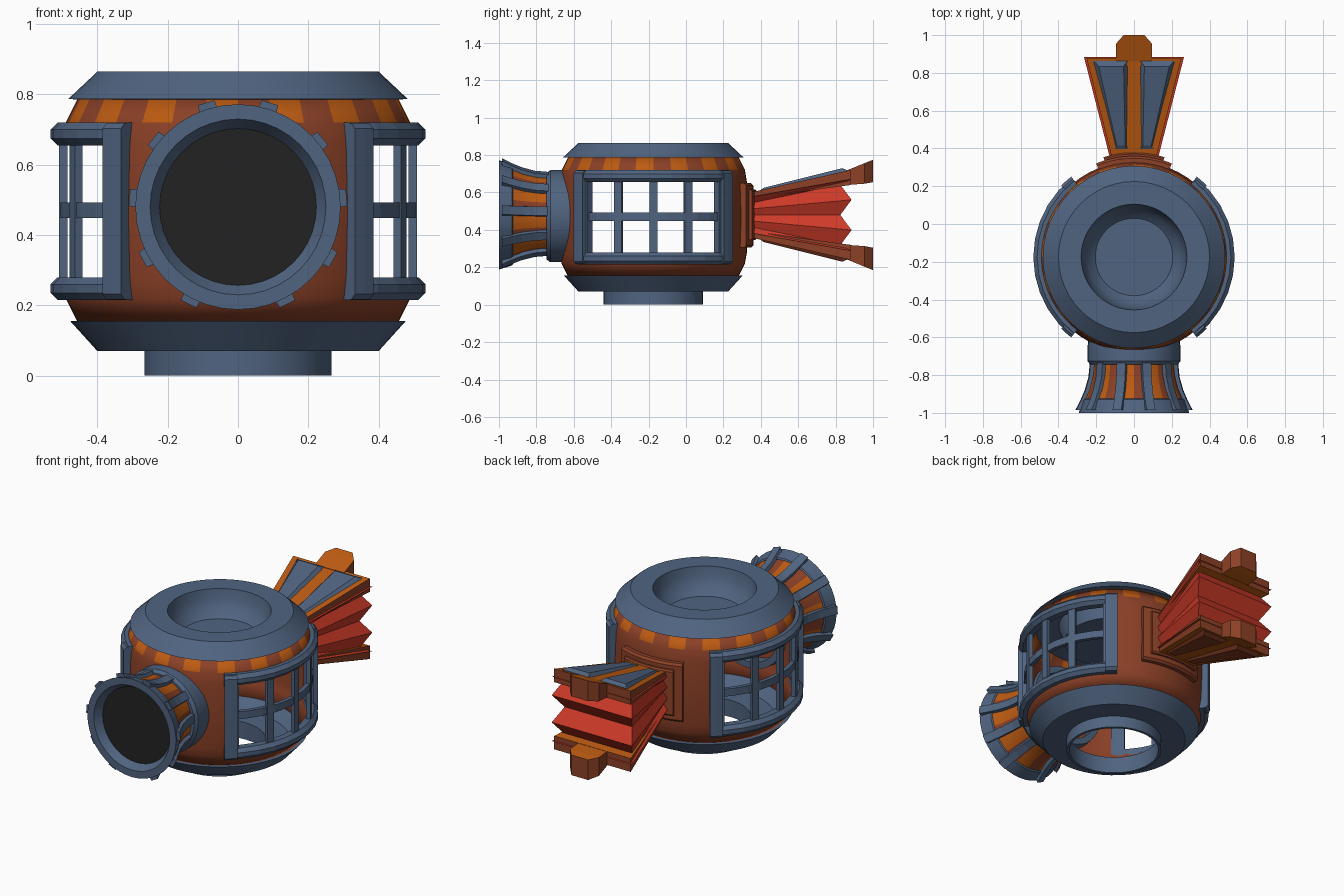
import bpy, bmesh
from math import sin, cos, radians, degrees, atan2, pi

if "Cube" in bpy.data.objects:
    bpy.data.objects.remove(bpy.data.objects["Cube"])


def material(name, col):
    m = bpy.data.materials.new(name)
    m.diffuse_color = (*col, 1)
    m.use_nodes = True
    m.node_tree.nodes["Principled BSDF"].inputs["Base Color"].default_value = m.diffuse_color
    return m


BLUE = material("slate blue", (0.08, 0.127, 0.216))
RUST = material("rust brown", (0.26, 0.052, 0.02))
ORANGE = material("burnt orange", (0.51, 0.105, 0.006))
RED = material("bellows red", (0.61, 0.042, 0.021))
BLACK = material("soot black", (0.016, 0.016, 0.016))
CY = -0.175    # y of the drum axis
ZC = 0.48      # height of bellows and horn axis


def finish(name, bm, mats, rule=None, smooth=True):
    bmesh.ops.remove_doubles(bm, verts=bm.verts, dist=1e-5)
    bmesh.ops.recalc_face_normals(bm, faces=bm.faces)
    bm.normal_update()
    if rule:
        for f in bm.faces:
            f.material_index = rule(f)
    me = bpy.data.meshes.new(name)
    bm.to_mesh(me)
    bm.free()
    for m in mats:
        me.materials.append(m)
    ob = bpy.data.objects.new(name, me)
    bpy.context.collection.objects.link(ob)
    if smooth:
        me.shade_smooth()
        me.set_sharp_from_angle(angle=radians(30))
    return ob


def loft(name, rings, mats, rule=None, caps=True, smooth=False, wrap=False):
    """Skin a list of closed rings; wrap joins the last ring to the first."""
    bm = bmesh.new()
    vs = [[bm.verts.new(p) for p in r] for r in rings]
    n = len(rings[0])
    pairs = list(zip(vs, vs[1:])) + ([(vs[-1], vs[0])] if wrap else [])
    for a, b in pairs:
        for i in range(n):
            j = (i + 1) % n
            bm.faces.new((a[i], a[j], b[j], b[i]))
    if caps and not wrap:
        bm.faces.new(vs[0])
        bm.faces.new(vs[-1])
    return finish(name, bm, mats, rule, smooth)


def lathe_z(name, prof, mats, segs=48, wrap=False, rule=None):
    rings = [[(r * cos(2 * pi * i / segs), CY + r * sin(2 * pi * i / segs), z)
              for i in range(segs)] for r, z in prof]
    return loft(name, rings, mats, rule, False, True, wrap)


def lathe_y(name, prof, mats, zc=ZC, segs=40, wrap=False, rule=None):
    rings = [[(r * cos(2 * pi * i / segs), y, zc + r * sin(2 * pi * i / segs))
              for i in range(segs)] for y, r in prof]
    return loft(name, rings, mats, rule, False, True, wrap)


def arc_box(name, mid, a0, a1, z0, z1, r0, r1, mat, c=0.0, steps=10):
    """Block curved round the drum axis, with chamfer c on its outer edges."""
    sec = [(r0, z0), (r1 - c, z0), (r1, z0 + c), (r1, z1 - c), (r1 - c, z1), (r0, z1)]
    if c == 0:
        sec = [(r0, z0), (r1, z0), (r1, z1), (r0, z1)]
    rings = []
    for i in range(steps + 1):
        a = radians(mid + a0 + (a1 - a0) * i / steps)
        rings.append([(r * cos(a), CY + r * sin(a), z) for r, z in sec])
    return loft(name, rings, [mat])


# drum body: barrel shell with striped shoulder and two window openings
def stripe(f):
    c = f.calc_center_median()
    ang = degrees(atan2(c.y - CY, c.x)) + 360
    return 1 if c.z > 0.72 and int(ang / 11.25) % 2 else 0


bm = bmesh.new()
SEG = 64
prof = [(0.455, 0.15), (0.49, 0.22), (0.5, 0.275), (0.507, 0.467),
        (0.5, 0.66), (0.49, 0.72), (0.455, 0.79)]
rows = [[bm.verts.new((r * cos(2 * pi * i / SEG), CY + r * sin(2 * pi * i / SEG), z))
         for i in range(SEG)] for r, z in prof]
for k in range(len(rows) - 1):
    for i in range(SEG):
        a = 2 * pi * (i + 0.5) / SEG
        if k in (2, 3) and abs(cos(a)) > cos(pi / 4):
            continue
        j = (i + 1) % SEG
        bm.faces.new((rows[k][i], rows[k][j], rows[k + 1][j], rows[k + 1][i]))
body = finish("drum_body", bm, [RUST, ORANGE], stripe)
sol = body.modifiers.new("wall", 'SOLIDIFY')
sol.thickness = 0.02
sol.offset = -1

# lid with a sunken bowl, base ring and open neck
lathe_z("lid", [(0, 0.72), (0.205, 0.72), (0.245, 0.755), (0.27, 0.81), (0.28, 0.865),
                (0.4, 0.865), (0.483, 0.787), (0.44, 0.785), (0.31, 0.8),
                (0.28, 0.70), (0, 0.70)], [BLUE])
lathe_z("base_ring", [(0.25, 0.07), (0.4, 0.07), (0.477, 0.155), (0.44, 0.157),
                      (0.38, 0.1), (0.25, 0.1)], [BLUE], wrap=True)
lathe_z("neck", [(0.266, 0), (0.266, 0.08), (0.25, 0.08), (0.25, 0)], [BLUE], wrap=True)

# side windows: frame, three uprights and a cross bar on each side
for side, mid in (("right", 0), ("left", 180)):
    for part, z0, z1 in (("sill", 0.215, 0.28), ("head", 0.655, 0.72)):
        arc_box(f"window_{part}_{side}", mid, -52, 52, z0, z1, 0.475, 0.533, BLUE, 0.02)
    for s in (-1, 1):
        arc_box(f"window_jamb_{side}", mid, s * 44.5, s * 52, 0.217, 0.718,
                0.475, 0.54, BLUE, 0.015, 2)
        arc_box(f"window_jamb_lip_{side}", mid, s * 43, s * 45, 0.27, 0.665,
                0.475, 0.515, BLUE, 0, 1)
    for a in (-22, 0, 22):
        arc_box(f"window_upright_{side}", mid, a - 2.4, a + 2.4, 0.26, 0.67,
                0.485, 0.509, BLUE, 0, 2)
    arc_box(f"window_cross_bar_{side}", mid, -46, 46, 0.448, 0.492, 0.483, 0.506, BLUE)

# front horn: collar, striped flare, rim, ribs and dark mouth
lathe_y("horn_collar", [(-0.58, 0.2), (-0.58, 0.238), (-0.65, 0.246), (-0.725, 0.246),
                        (-0.745, 0.232), (-0.745, 0.2)], [BLUE], 0.473, wrap=True)


def horn_stripe(f):
    c = f.calc_center_median()
    return int((degrees(atan2(c.z - ZC, c.x)) + 360) / 18) % 2


lathe_y("horn_flare", [(-0.73, 0.214), (-0.8, 0.22), (-0.87, 0.237), (-0.94, 0.267)],
        [RUST, ORANGE], rule=horn_stripe)
lathe_y("horn_rim", [(-0.925, 0.262), (-0.93, 0.27), (-1.0, 0.292), (-1.0, 0.25),
                     (-0.95, 0.22)], [BLUE], wrap=True)
lathe_y("horn_mouth", [(-0.955, 0.226), (-0.955, 0)], [BLACK])
for k in range(5):
    for s in (-1, 1):
        a = radians(90 + s * (17 + 34 * k))
        rings = []
        for y, r in ((-0.735, 0.233), (-0.81, 0.24), (-0.88, 0.26), (-0.94, 0.286), (-0.985, 0.31)):
            rings.append([(q * cos(a) - t * sin(a), y, ZC + q * sin(a) + t * cos(a))
                          for q, t in ((r - 0.035, -0.028), (r, -0.024),
                                       (r, 0.024), (r - 0.035, 0.028))])
        loft("horn_rib", rings, [BLUE])

# rear mounting plate
arc_box("bellows_mount", 90, -22, 22, 0.305, 0.65, 0.485, 0.535, RUST, 0.012)
arc_box("bellows_mount_step", 90, -17, 17, 0.345, 0.615, 0.5, 0.553, RUST, 0.008)

# pleated bellows: alternating ridges and valleys fanning out from the mount
rings = []
for k in range(-3, 4):
    ridge = k % 2
    w, y = (0.265, 0.885) if ridge else (0.222, 0.825)
    w0 = 0.13 if ridge else 0.105
    z0, z1 = ZC + 0.033 * k, ZC + (0.081 * k if abs(k) < 3 else 0.064 * k)
    rings.append([(-w0, 0.36, z0), (w0, 0.36, z0), (w, y, z1), (-w, y, z1)])
loft("bellows", rings, [RED])


# bellows boards with end handles and raised panels, above and below
def board_rule(f):
    return 1 if abs(f.normal.z) > 0.7 else 0


for side, s in (("upper", 1), ("lower", -1)):
    def section(y, x0, x1, b, t, inset=0.0):
        return [(x0, y, ZC + s * b), (x1, y, ZC + s * b),
                (x1 - inset, y, ZC + s * t), (x0 + inset, y, ZC + s * t)]

    loft(f"board_{side}", [section(0.365, -0.12, 0.12, 0.09, 0.125),
                           section(0.88, -0.252, 0.252, 0.16, 0.24)],
         [RUST, ORANGE], board_rule)
    loft(f"handle_{side}", [section(0.86, -0.095, 0.095, 0.16, 0.238),
                            section(0.955, -0.095, 0.095, 0.167, 0.277),
                            section(1.0, -0.055, 0.055, 0.175, 0.295)],
         [RUST, ORANGE], board_rule)
    for m in (-1, 1):
        rings = []
        for y, xo, t, g in ((0.39, 0.108, 0.127, 0.0), (0.415, 0.113, 0.145, 0.022),
                            (0.835, 0.217, 0.25, 0.03), (0.862, 0.222, 0.239, 0.01)):
            ring = section(y, 0.025, xo, t - 0.03, t, g)
            rings.append([(m * p[0], p[1], p[2]) for p in ring])
        loft(f"board_panel_{side}", rings, [BLUE if s > 0 else RUST])
